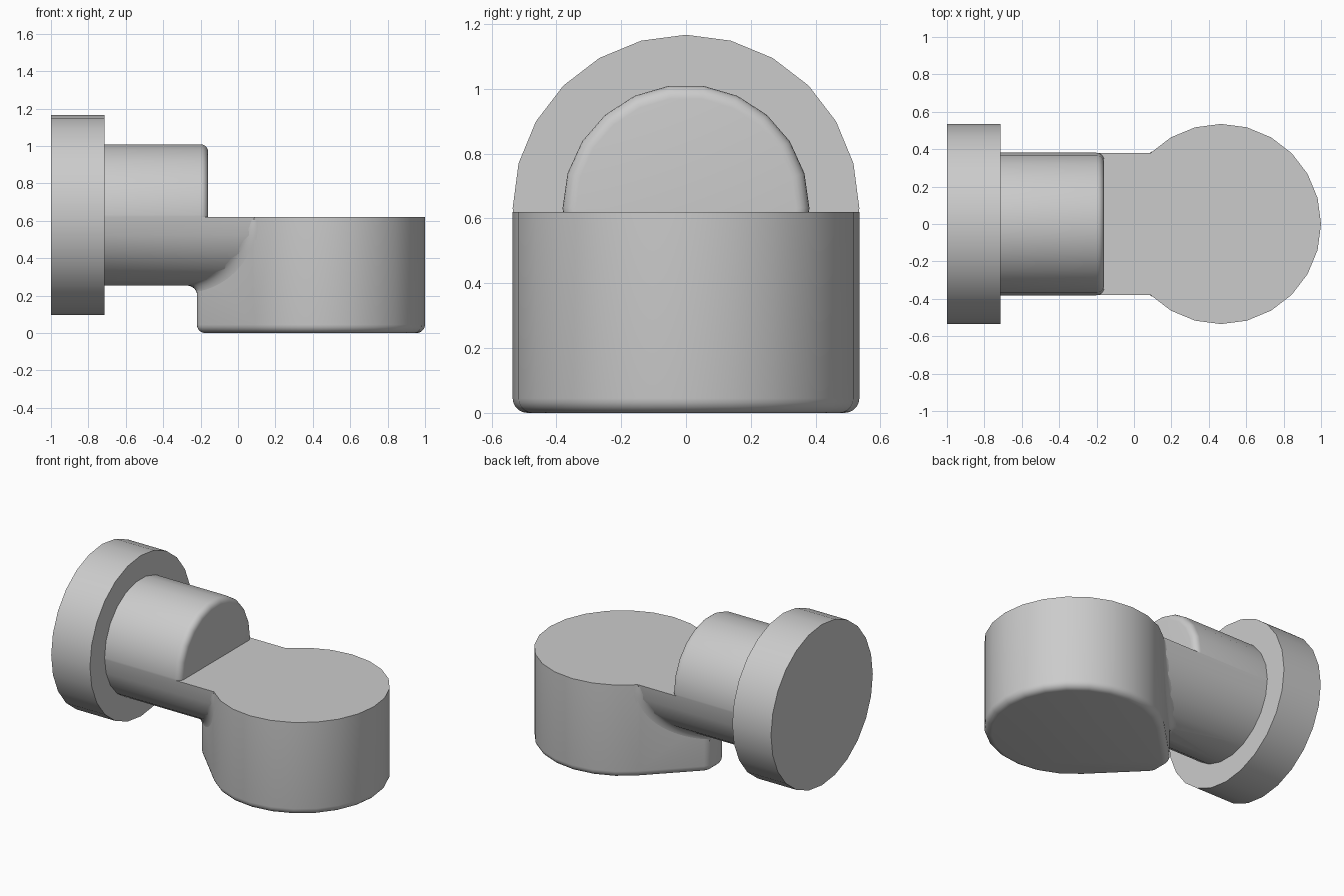
import bpy
import bmesh
from math import sin, cos, pi, radians, sqrt
from mathutils import Vector

if "Cube" in bpy.data.objects:
    bpy.data.objects.remove(bpy.data.objects["Cube"], do_unlink=True)

AXIS_Z = 0.632      # height of the horizontal axis
SHAFT_R = 0.381
CUT_Z = 0.62        # flat top of the cup and arm
BODY_X, BODY_R = 0.465, 0.535
END_X = -0.22       # flat end of the teardrop

grey = bpy.data.materials.new("plain_grey")
grey.use_nodes = True
colour = (0.6, 0.6, 0.6, 1)
grey.diffuse_color = colour
grey.node_tree.nodes["Principled BSDF"].inputs["Base Color"].default_value = colour


def make_object(name, bm):
    bmesh.ops.recalc_face_normals(bm, faces=bm.faces)
    mesh = bpy.data.meshes.new(name)
    bm.to_mesh(mesh)
    bm.free()
    mesh.materials.append(grey)
    obj = bpy.data.objects.new(name, mesh)
    bpy.context.collection.objects.link(obj)
    return obj


def activate(obj):
    bpy.ops.object.select_all(action='DESELECT')
    obj.select_set(True)
    bpy.context.view_layer.objects.active = obj


def smooth(obj):
    activate(obj)
    bpy.ops.object.shade_smooth_by_angle(angle=radians(32))


def x_cylinder(x0, x1, radius, sides, rounding=0):
    """Cylinder along x, with a vertex on +y and an optional rounded +x rim."""
    bm = bmesh.new()
    ring = []
    for i in range(sides):
        a = 2 * pi * i / sides
        ring.append(bm.verts.new((x0, radius * cos(a), AXIS_Z + radius * sin(a))))
    base = bm.faces.new(ring)
    new = bmesh.ops.extrude_face_region(bm, geom=[base], use_keep_orig=True)["geom"]
    bmesh.ops.translate(bm, vec=(x1 - x0, 0, 0),
                        verts=[v for v in new if isinstance(v, bmesh.types.BMVert)])
    if rounding:
        rim = [e for e in bm.edges if all(v.co.x > x1 - 0.001 for v in e.verts)]
        bmesh.ops.bevel(bm, geom=rim, offset=rounding, segments=5, profile=0.5,
                        affect='EDGES')
    return bm


def slice_flat(bm, keep_above):
    """Cut level at CUT_Z, drop one side and cap the opening."""
    bmesh.ops.bisect_plane(bm, geom=bm.verts[:] + bm.edges[:] + bm.faces[:],
                           plane_co=(0, 0, CUT_Z), plane_no=(0, 0, 1),
                           clear_inner=keep_above, clear_outer=not keep_above)
    rim = [e for e in bm.edges if e.is_boundary]
    bmesh.ops.holes_fill(bm, edges=rim, sides=0)


# Round end flange
flange = make_object("flange", x_cylinder(-1, -0.715, BODY_R, 24))
smooth(flange)

# Upper half of the shaft, with rounded end
bm = x_cylinder(-0.72, -0.16, SHAFT_R, 22, 0.04)
slice_flat(bm, True)
smooth(make_object("upper_shaft", bm))

# Teardrop cup: round front, 45 degree sides, narrow flat back
bm = bmesh.new()
outline = [(BODY_X + BODY_R * cos(radians(a)), BODY_R * sin(radians(a)))
           for a in range(-135, 136, 15)]
corner_x, corner_y = outline[-1]
end_y = corner_y - (corner_x - END_X)
outline += [(END_X, end_y), (END_X, -end_y)]
base = bm.faces.new([bm.verts.new((x, y, 0)) for x, y in outline])
new = bmesh.ops.extrude_face_region(bm, geom=[base], use_keep_orig=True)["geom"]
bmesh.ops.translate(bm, vec=(0, 0, 1.1),
                    verts=[v for v in new if isinstance(v, bmesh.types.BMVert)])
upright = [e for e in bm.edges if all(v.co.x < END_X + 0.01 for v in e.verts)
           and abs(e.verts[0].co.z - e.verts[1].co.z) > 0.5]
bmesh.ops.bevel(bm, geom=upright, offset=0.03, segments=3, profile=0.5, affect='EDGES')
rim = [e for e in bm.edges if all(v.co.z < 0.001 for v in e.verts)]
bmesh.ops.bevel(bm, geom=rim, offset=0.045, segments=5, profile=0.5, affect='EDGES')
cup = make_object("cup_and_arm", bm)

# Lower arm joined to the cup, then both cut level
arm = make_object("arm_helper", x_cylinder(-0.72, 0.3, SHAFT_R, 22))
arm.hide_render = True
join = cup.modifiers.new("join", 'BOOLEAN')
join.operation = 'UNION'
join.solver = 'EXACT'
join.object = arm
activate(cup)
bpy.ops.object.modifier_apply(modifier="join")
bpy.data.objects.remove(arm, do_unlink=True)
bm = bmesh.new()
bm.from_mesh(cup.data)
slice_flat(bm, False)
bm.to_mesh(cup.data)
bm.free()
smooth(cup)


# Hollow fillet where the arm meets the cup
def wall_x(y):
    y = abs(y)
    if y > corner_y:
        return BODY_X - sqrt(BODY_R ** 2 - y ** 2)
    return END_X + max(0, y - end_y)


bm = bmesh.new()
rows = []
for i in range(-20, 21):
    t = radians(86) * i / 20
    size = 0.055 * cos(t) ** 0.5
    row = []
    for k in range(7):
        a = pi / 2 * k / 6
        radius = SHAFT_R - 0.003 + size * (1 - cos(a))
        y = radius * sin(t)
        row.append(bm.verts.new((wall_x(y) + 0.002 - size * (1 - sin(a)), y,
                                 min(CUT_Z, AXIS_Z - radius * cos(t)))))
    rows.append(row)
for r0, r1 in zip(rows, rows[1:]):
    for k in range(6):
        bm.faces.new((r0[k], r0[k + 1], r1[k + 1], r1[k]))
fillet = make_object("arm_fillet", bm)
middle = fillet.data.polygons[len(fillet.data.polygons) // 2]
if middle.normal.dot(Vector((-1, 0, -1))) < 0:
    fillet.data.flip_normals()
smooth(fillet)
